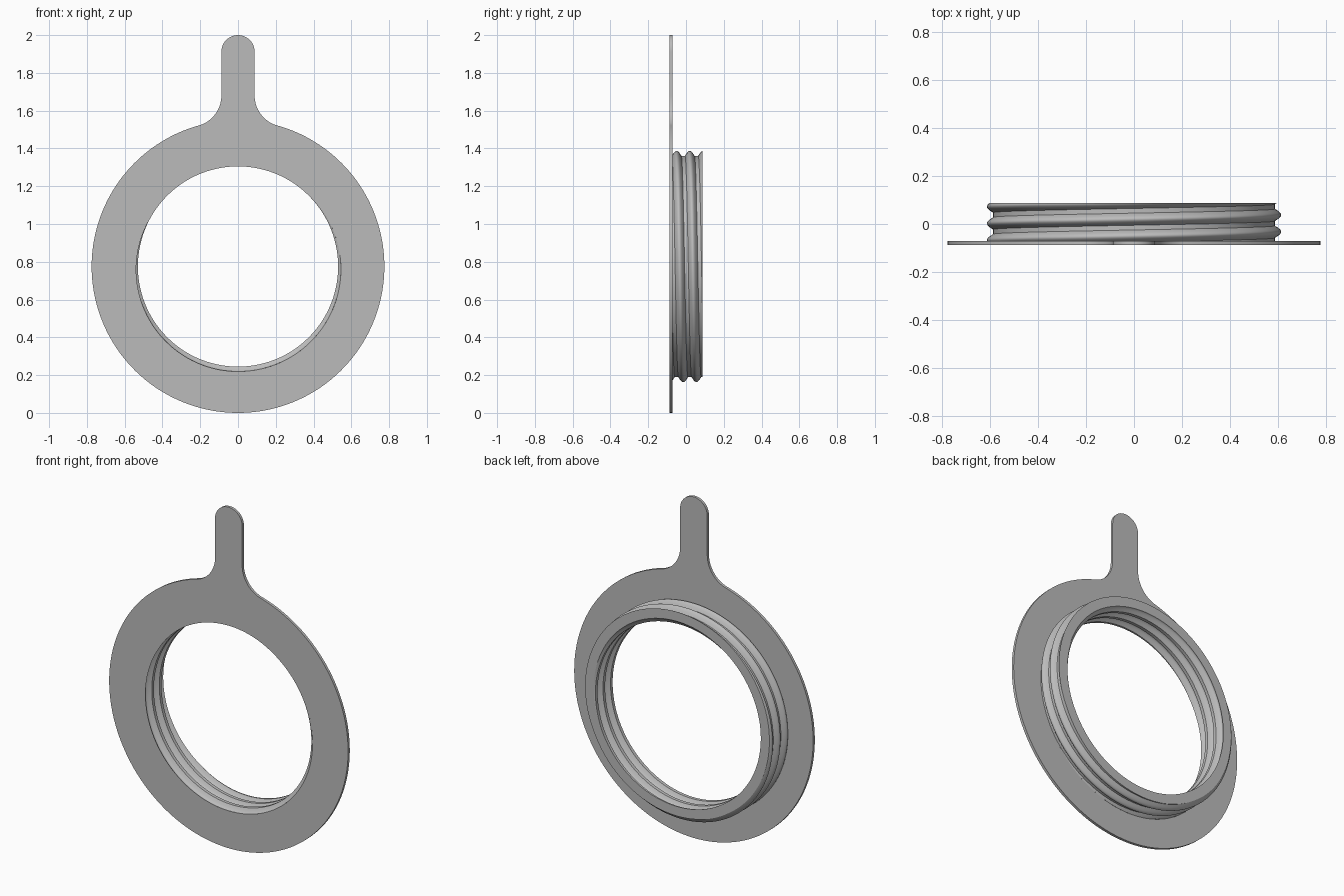
import bpy, bmesh
from math import pi, sin, cos, sqrt, atan2, floor

cube = bpy.data.objects.get("Cube")
if cube:
    bpy.data.objects.remove(cube)

CENTRE, DISC_R = 0.775, 0.775            # flange disc
FRONT, BACK, REAR = -0.087, -0.071, 0.087  # flange front, flange back, collar rear
PITCH, CREST_Y, STEPS = 0.07, 0.02, 240
OUTER, INNER, DEPTH = 0.586, 0.53, 0.026
STATIONS = [-0.5, -0.36] + [-0.36 + 0.06 * i for i in range(1, 13)]

grey = bpy.data.materials.new("plain grey")
grey.use_nodes = True
grey.diffuse_color = (0.5, 0.5, 0.5, 1)
grey.node_tree.nodes["Principled BSDF"].inputs["Base Color"].default_value = (0.5, 0.5, 0.5, 1)


def bump(t):
    """Thread height at t turns from the crest: rounded crest, flat root."""
    u = abs(t - floor(t + 0.5))
    return DEPTH * cos(pi / 2 * u / 0.36) if u < 0.36 else 0.0


def point(r, a, y):
    return (r * sin(a), y, CENTRE + r * cos(a))


def finish(bm, name):
    bmesh.ops.recalc_face_normals(bm, faces=bm.faces)
    mesh = bpy.data.meshes.new(name)
    bm.to_mesh(mesh)
    bm.free()
    mesh.materials.append(grey)
    obj = bpy.data.objects.new(name, mesh)
    bpy.context.collection.objects.link(obj)
    bpy.ops.object.select_all(action='DESELECT')
    obj.select_set(True)
    bpy.context.view_layer.objects.active = obj
    bpy.ops.object.shade_smooth_by_angle(angle=pi / 6)


def add_thread(bm, base, y_min, y_max):
    """Helical wall whose rows follow the thread, trimmed flat at both ends."""
    n = len(STATIONS)
    turns = [k + s for k in range(-4, 5) for s in STATIONS]
    grid = [[bm.verts.new(point(base + bump(t), 2 * pi * i / STEPS,
                                CREST_Y + PITCH * (t + i / STEPS)))
             for t in turns] for i in range(STEPS)]
    faces = []
    for i in range(STEPS):
        shift = n if i == STEPS - 1 else 0
        nxt = grid[(i + 1) % STEPS]
        for j in range(len(turns) - 1 - shift):
            faces.append(bm.faces.new((grid[i][j], nxt[j + shift],
                                       nxt[j + 1 + shift], grid[i][j + 1])))
    for y, side in ((y_min, -1), (y_max, 1)):
        faces = [f for f in faces if f.is_valid]
        geom = set(faces)
        for f in faces:
            geom.update(f.edges)
            geom.update(f.verts)
        out = bmesh.ops.bisect_plane(bm, geom=list(geom), dist=1e-6, plane_co=(0, y, 0),
                                     plane_no=(0, side, 0), clear_outer=True)
        faces = [g for g in out["geom"] if isinstance(g, bmesh.types.BMFace)]
    loose = [v for v in bm.verts if not v.link_faces]
    bmesh.ops.delete(bm, geom=loose, context='VERTS')


# Threaded collar: inner and outer walls joined by a flat rear rim
bm = bmesh.new()
add_thread(bm, OUTER, BACK, REAR)
add_thread(bm, INNER, FRONT, REAR)
rim = [e for e in bm.edges if e.is_boundary and all(abs(v.co.y - REAR) < 1e-4 for v in e.verts)]
bmesh.ops.triangle_fill(bm, edges=rim, use_beauty=True, normal=(0, 1, 0))
finish(bm, "threaded_collar")


# Flange outline: disc, fillets and round-ended tab
def flange_outline():
    half, fillet, fillet_z, tip_z = 0.088, 0.165, 1.68, 1.912
    fx = half + fillet
    end = atan2(fx, fillet_z - CENTRE)
    right = []
    for i in range(101):                                # disc, bottom to fillet
        a = pi + (end - pi) * i / 100
        right.append((DISC_R * sin(a), CENTRE + DISC_R * cos(a)))
    for i in range(1, 17):                              # fillet up to the tab
        a = end + pi + (3 * pi / 2 - end - pi) * i / 16
        right.append((fx + fillet * sin(a), fillet_z + fillet * cos(a)))
    for i in range(17):                                 # round tip
        a = pi / 2 * (1 - i / 16)
        right.append((half * sin(a), tip_z + half * cos(a)))
    return right + [(-x, z) for x, z in right[-2:0:-1]]


def add_loop(bm, points):
    verts = [bm.verts.new(p) for p in points]
    return verts, [bm.edges.new((v, verts[(i + 1) % len(verts)])) for i, v in enumerate(verts)]


# Flange with tab: each face is pierced by the thread's own section
bm = bmesh.new()
sides = []
for y, base in ((FRONT, INNER), (BACK, OUTER)):
    verts, edges = add_loop(bm, [(x, y, z) for x, z in flange_outline()])
    hole = [point(base + bump((y - CREST_Y) / PITCH - i / STEPS), 2 * pi * i / STEPS, y)
            for i in range(STEPS)]
    edges += add_loop(bm, hole)[1]
    bmesh.ops.triangle_fill(bm, edges=edges, use_beauty=True, normal=(0, -1, 0))
    sides.append(verts)
front, back = sides
for i in range(len(front)):
    j = (i + 1) % len(front)
    bm.faces.new((front[i], front[j], back[j], back[i]))
finish(bm, "flange_with_tab")
